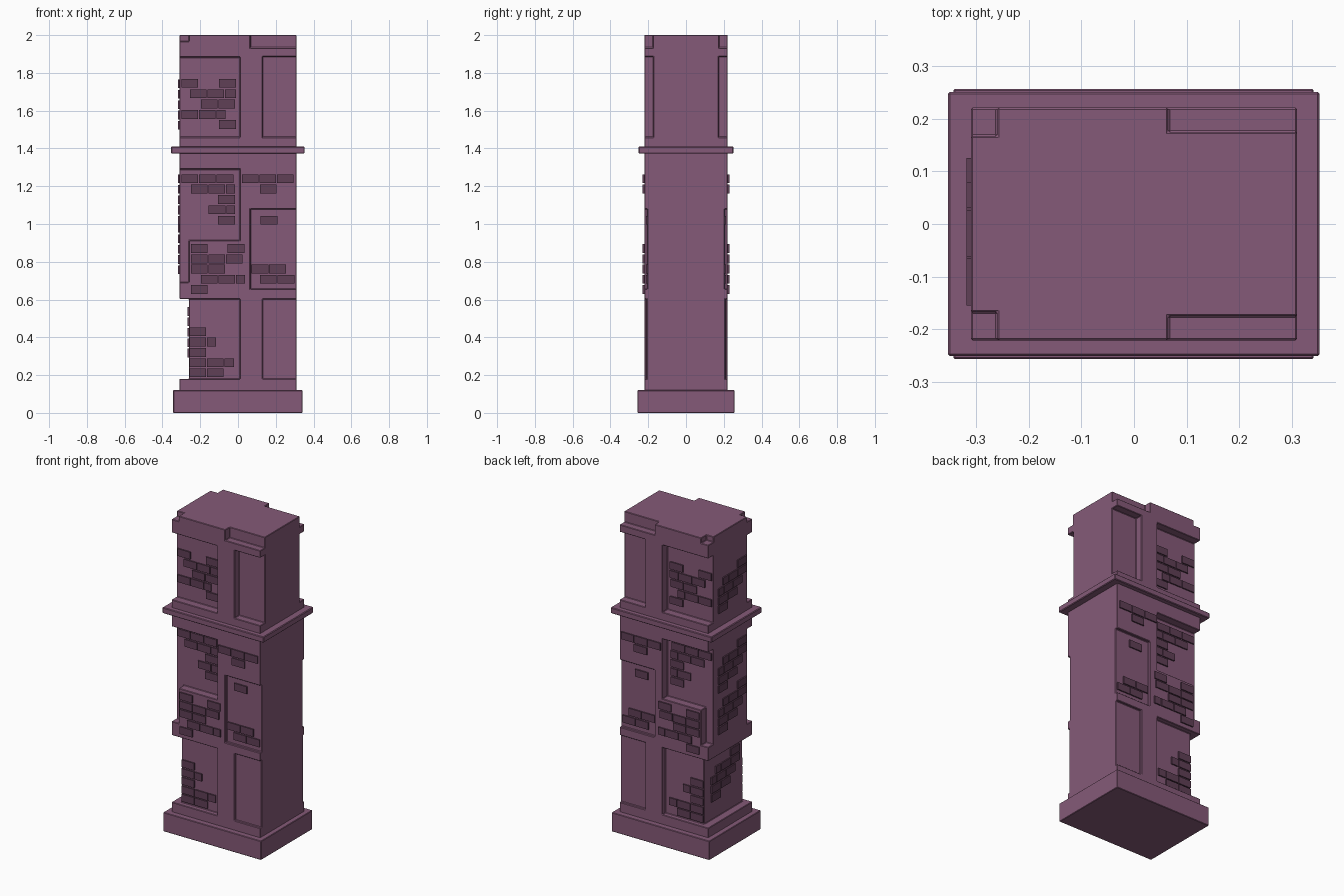
import bpy, bmesh
from mathutils import Matrix, Vector


def material(name, col):
    m = bpy.data.materials.new(name)
    m.diffuse_color = (*col, 1)
    return m


PLASTER = material("plaster", (0.235, 0.102, 0.188))
BRICK = material("brick", (0.115, 0.05, 0.093))


def boxes(name, spans, mat=None):
    """One mesh object made of axis-aligned boxes (x0, x1, y0, y1, z0, z1)."""
    bm = bmesh.new()
    for x0, x1, y0, y1, z0, z1 in spans:
        mid = Vector((x0 + x1, y0 + y1, z0 + z1)) / 2
        size = Matrix.Diagonal((x1 - x0, y1 - y0, z1 - z0, 1))
        bmesh.ops.create_cube(bm, size=1, matrix=Matrix.Translation(mid) @ size)
    me = bpy.data.meshes.new(name)
    bm.to_mesh(me)
    bm.free()
    ob = bpy.data.objects.new(name, me)
    bpy.context.collection.objects.link(ob)
    if mat:
        me.materials.append(mat)
    return ob


def bevel(ob, width):
    b = ob.modifiers.new("soft_edges", 'BEVEL')
    b.width = width
    b.segments = 1
    b.limit_method = 'ANGLE'


# Shaft, cut by recessed panels mirrored front and back
shaft = boxes("shaft", [(-0.31, 0.31, -0.221, 0.221, 0.06, 2.0)], PLASTER)
recesses = [  # x0, x1, z0, z1, recessed y
    (-0.4, 0.01, 1.459, 1.883, 0.17),    # upper left panel
    (0.13, 0.4, 1.459, 1.887, 0.173),    # upper right panel
    (-0.4, -0.26, 1.967, 2.1, 0.167),    # top corner notch
    (0.065, 0.4, 1.933, 2.1, 0.175),     # top right notch
    (-0.4, 0.01, 0.912, 1.29, 0.17),     # middle left panel
    (-0.4, -0.26, 0.69, 1.0, 0.17),      # strip below it
    (0.065, 0.4, 0.655, 1.08, 0.204),    # middle right panel
    (-0.4, 0.01, 0.18, 0.603, 0.19),     # lower left panel
    (0.13, 0.4, 0.18, 0.603, 0.208),     # lower right panel
]
cuts = [(x0, x1, *ys, z0, z1) for x0, x1, z0, z1, y in recesses
        for ys in ((-0.4, -y), (y, 0.4))]
cuts.append((-0.4, -0.26, -0.3, 0.3, 0.18, 0.603))  # lower left side, full depth
cutters = []
for c in cuts:
    cutter = boxes("panel_cutter", [c])
    cutter.hide_render = True
    cutters.append(cutter)
    m = shaft.modifiers.new("panel", 'BOOLEAN')
    m.object = cutter
    m.solver = 'EXACT'
bevel(shaft, 0.005)
bpy.context.view_layer.update()
cut_mesh = bpy.data.meshes.new_from_object(
    shaft.evaluated_get(bpy.context.evaluated_depsgraph_get()))
shaft.modifiers.clear()
shaft.data = cut_mesh
for c in cutters:
    bpy.data.objects.remove(c)

# Base block and cornice band
bevel(boxes("base", [(-0.343, 0.341, -0.257, 0.257, 0, 0.12)], PLASTER), 0.003)
bevel(boxes("cornice", [(-0.354, 0.353, -0.251, 0.251, 1.373, 1.41)], PLASTER), 0.004)

# Exposed brick courses: start, end, centre height, wall plane
LEN, H, GAP, OUT = 0.093, 0.046, 0.004, 0.008


def course(a, b):
    n = max(1, int((b - a) / LEN))
    runs = [(a + i * LEN, a + (i + 1) * LEN - GAP) for i in range(n)]
    if b - a - n * LEN > 0.02:
        runs.append((a + n * LEN, b))
    return runs


face_rows = [
    (-0.30, -0.205, 1.745, 0.17), (-0.1, -0.01, 1.745, 0.17), (-0.255, -0.01, 1.69, 0.17),
    (-0.197, -0.01, 1.635, 0.17), (-0.30, -0.065, 1.58, 0.17), (-0.1, -0.01, 1.527, 0.17),
    (-0.30, -0.015, 1.24, 0.17), (-0.25, -0.015, 1.185, 0.17), (-0.106, -0.015, 1.13, 0.17),
    (-0.155, -0.015, 1.075, 0.17), (-0.106, -0.015, 1.02, 0.17),
    (0.02, 0.308, 1.24, 0.221), (0.116, 0.207, 1.185, 0.221), (0.12, 0.211, 1.02, 0.204),
    (-0.25, -0.157, 0.87, 0.221), (-0.055, 0.036, 0.87, 0.221), (-0.25, 0.036, 0.815, 0.221),
    (-0.25, -0.06, 0.762, 0.221), (-0.197, 0.036, 0.707, 0.221), (-0.25, -0.157, 0.653, 0.221),
    (0.072, 0.26, 0.762, 0.204), (0.116, 0.308, 0.707, 0.204),
    (-0.258, -0.165, 0.43, 0.19), (-0.258, -0.116, 0.375, 0.19), (-0.258, -0.165, 0.32, 0.19),
    (-0.258, -0.02, 0.265, 0.19), (-0.258, -0.065, 0.213, 0.19),
]
front = [(x0, x1, -y - OUT, -y + 0.01, z - H / 2, z + H / 2)
         for a, b, z, y in face_rows for x0, x1 in course(a, b)]
boxes("front_bricks", front, BRICK)
boxes("back_bricks", [(x0, x1, -y1, -y0, z0, z1) for x0, x1, y0, y1, z0, z1 in front], BRICK)

# Left-side brick patches repeat one stepped pattern at four heights
patch = [(-0.155, -0.06), (-0.155, 0.08), (-0.11, 0.125), (-0.06, 0.125), (0.035, 0.125)]
left = [(x - OUT, x + 0.01, y0, y1, top - i * 0.055 - H, top - i * 0.055)
        for top, x in ((1.765, -0.31), (1.262, -0.31), (1.0, -0.31), (0.56, -0.26))
        for i, (a, b) in enumerate(patch) for y0, y1 in course(a, b)]
boxes("left_bricks", left, BRICK)
